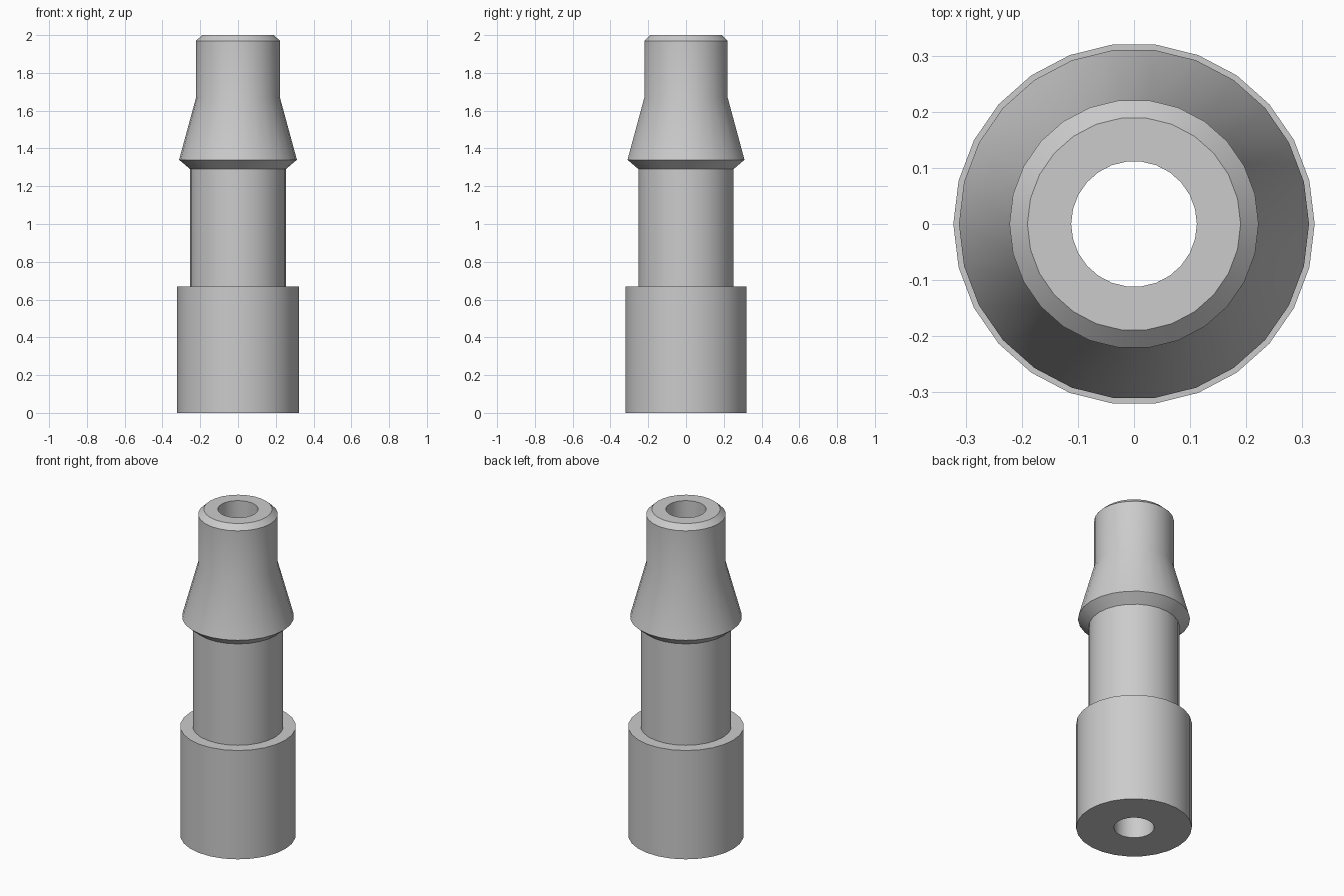
import bpy
import bmesh
from math import cos, sin, tau, radians

SIDES = 26
BORE = 0.112

cube = bpy.data.objects.get("Cube")
if cube:
    bpy.data.objects.remove(cube, do_unlink=True)

grey = bpy.data.materials.new("plain grey")
grey.use_nodes = True
colour = (0.6, 0.6, 0.6, 1)
grey.diffuse_color = colour
grey.node_tree.nodes["Principled BSDF"].inputs["Base Color"].default_value = colour

# Closed profile (radius, height): outside from bottom to top, then the bore
profile = [
    (BORE, 0), (0.322, 0), (0.322, 0.668),        # base collar
    (0.253, 0.668), (0.253, 1.29),                # neck
    (0.312, 1.34), (0.222, 1.67),                 # barb
    (0.222, 1.97), (0.19, 2), (BORE, 2),          # chamfered tip
]


def lathe(name, points):
    """Revolve a closed profile about z."""
    bm = bmesh.new()
    rings = [[bm.verts.new((r * cos(tau * i / SIDES), r * sin(tau * i / SIDES), z))
              for i in range(SIDES)] for r, z in points]
    for low, high in zip(rings, rings[1:] + rings[:1]):
        for i in range(SIDES):
            j = (i + 1) % SIDES
            bm.faces.new((low[i], low[j], high[j], high[i]))
    bmesh.ops.recalc_face_normals(bm, faces=bm.faces)
    mesh = bpy.data.meshes.new(name)
    bm.to_mesh(mesh)
    bm.free()
    obj = bpy.data.objects.new(name, mesh)
    bpy.context.collection.objects.link(obj)
    return obj


hose_fitting = lathe("hose_fitting", profile)
hose_fitting.data.materials.append(grey)

# Smooth walls with crisp rims
bpy.ops.object.select_all(action="DESELECT")
hose_fitting.select_set(True)
bpy.context.view_layer.objects.active = hose_fitting
bpy.ops.object.shade_smooth_by_angle(angle=radians(30))
